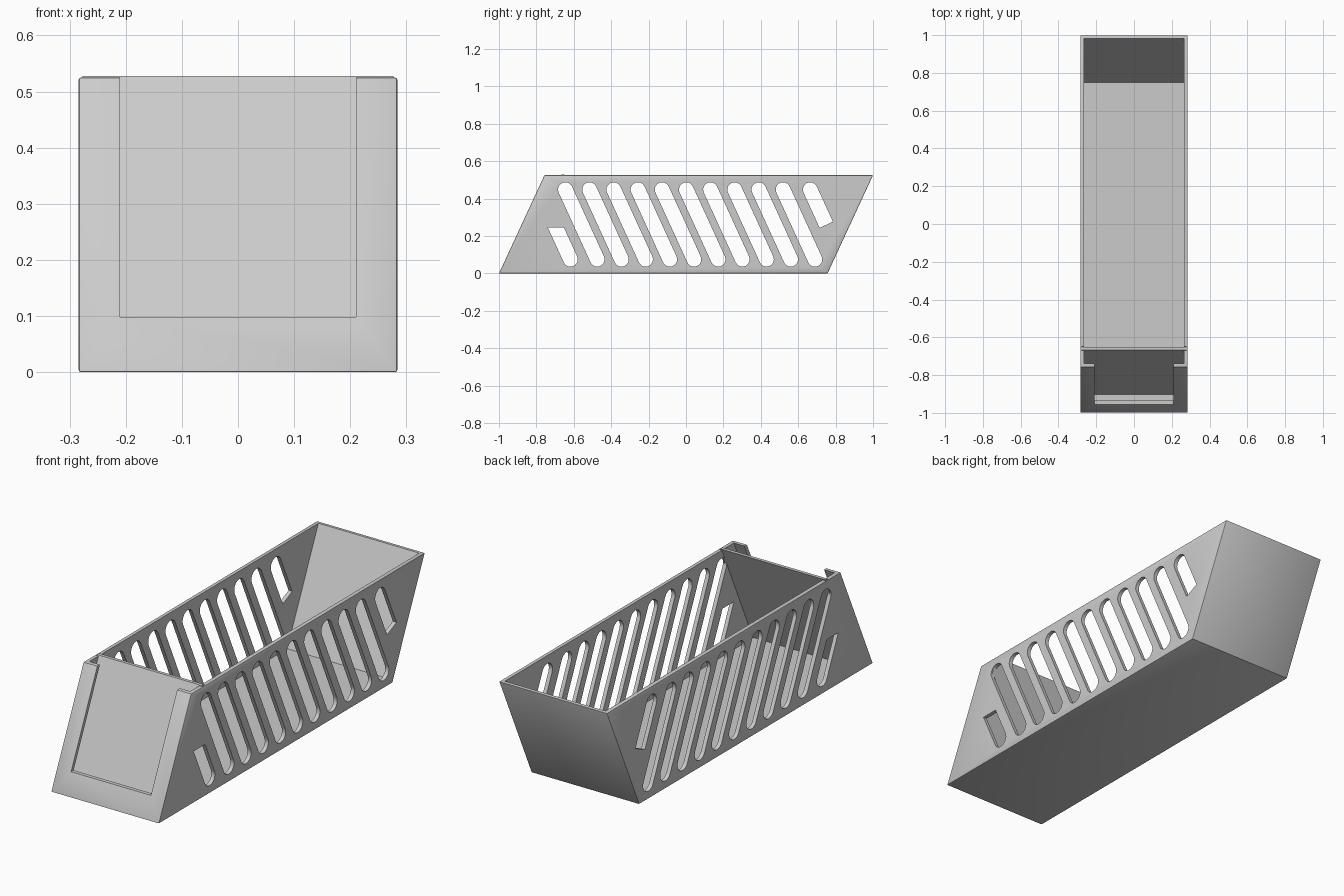
import bpy, bmesh, math

if "Cube" in bpy.data.objects:
    bpy.data.objects.remove(bpy.data.objects["Cube"])

H = 0.525          # box height
K = 0.243 / H      # forward/back lean of the end walls (dy per dz)
W = 0.284          # half width


def make_object(name, bm):
    bmesh.ops.recalc_face_normals(bm, faces=bm.faces)
    mesh = bpy.data.meshes.new(name)
    bm.to_mesh(mesh)
    bm.free()
    ob = bpy.data.objects.new(name, mesh)
    bpy.context.collection.objects.link(ob)
    return ob


def add_prism(bm, profile, half):
    """Extrude a (y, z) outline from -half to +half along x."""
    face = bm.faces.new([bm.verts.new((-half, y, z)) for y, z in profile])
    ext = bmesh.ops.extrude_face_region(bm, geom=[face])
    verts = [v for v in ext["geom"] if isinstance(v, bmesh.types.BMVert)]
    bmesh.ops.translate(bm, verts=verts, vec=(2 * half, 0, 0))


def slanted_block(name, half, y0, y1, z0, z1):
    """Leaning block; y0 and y1 are measured on the z = 0 plane."""
    bm = bmesh.new()
    add_prism(bm, [(y0 + K * z0, z0), (y1 + K * z0, z0),
                   (y1 + K * z1, z1), (y0 + K * z1, z1)], half)
    return make_object(name, bm)


def apply_modifier(ob, mod):
    bpy.context.view_layer.objects.active = ob
    bpy.ops.object.modifier_apply(modifier=mod.name)


def bevel(ob, width):
    mod = ob.modifiers.new("soft_edges", "BEVEL")
    mod.width, mod.segments = width, 2
    apply_modifier(ob, mod)


def cut(ob, cutter):
    mod = ob.modifiers.new("cut", "BOOLEAN")
    mod.operation, mod.solver, mod.object = "DIFFERENCE", "EXACT", cutter
    apply_modifier(ob, mod)
    bpy.data.objects.remove(cutter)


# Vent slot outlines, leaning opposite to the end walls
R, Z_LOW, Z_HIGH = 0.039, 0.075, 0.448
LEAN = math.atan(0.457)


def arc(y, z, start):
    """Half circle of points, counter-clockwise from the start angle."""
    return [(y + R * math.cos(start + math.pi * i / 12),
             z + R * math.sin(start + math.pi * i / 12)) for i in range(13)]


def vent_cutter():
    bm = bmesh.new()
    run = (Z_HIGH - Z_LOW) * math.tan(LEAN)
    for i in range(10):
        y = -0.645 + 0.1293 * i
        add_prism(bm, arc(y, Z_HIGH, LEAN) + arc(y + run, Z_LOW, LEAN + math.pi), 0.5)
    # short slot at the front, cut level at the top
    y, z = -0.618, 0.245
    yc = y - (z - Z_LOW) * math.tan(LEAN)
    w = R / math.cos(LEAN)
    add_prism(bm, arc(y, Z_LOW, LEAN + math.pi) + [(yc + w, z), (yc - w, z)], 0.5)
    # short slot at the back, cut square at the bottom
    y, z = 0.664, 0.26
    yc = y + (Z_HIGH - z) * math.tan(LEAN)
    dy, dz = R * math.cos(LEAN), R * math.sin(LEAN)
    add_prism(bm, arc(y, Z_HIGH, LEAN) + [(yc - dy, z - dz), (yc + dy, z + dz)], 0.5)
    return make_object("vent_cutter", bm)


# Bin body: leaning shell with open top
body = slanted_block("bin_body", W, -1.0, 0.757, 0, H)
bevel(body, 0.004)
cut(body, slanted_block("cavity_cutter", 0.265, -0.981, 0.740, 0.018, 0.7))
# U-shaped front frame opening
cut(body, slanted_block("opening_cutter", 0.21, -1.1, -0.95, 0.098, 0.7))
# Grooves in the side walls that hold the panel
cut(body, slanted_block("groove_cutter", 0.279, -0.913, -0.891, 0.022, 0.7))
# Vent slots through both sides
cut(body, vent_cutter())

# Sliding front panel
panel = slanted_block("sliding_panel", 0.277, -0.911, -0.895, 0.018, 0.528)

for ob in (body, panel):
    bpy.ops.object.select_all(action="DESELECT")
    ob.select_set(True)
    bpy.context.view_layer.objects.active = ob
    bpy.ops.object.shade_smooth_by_angle(angle=math.radians(30))
